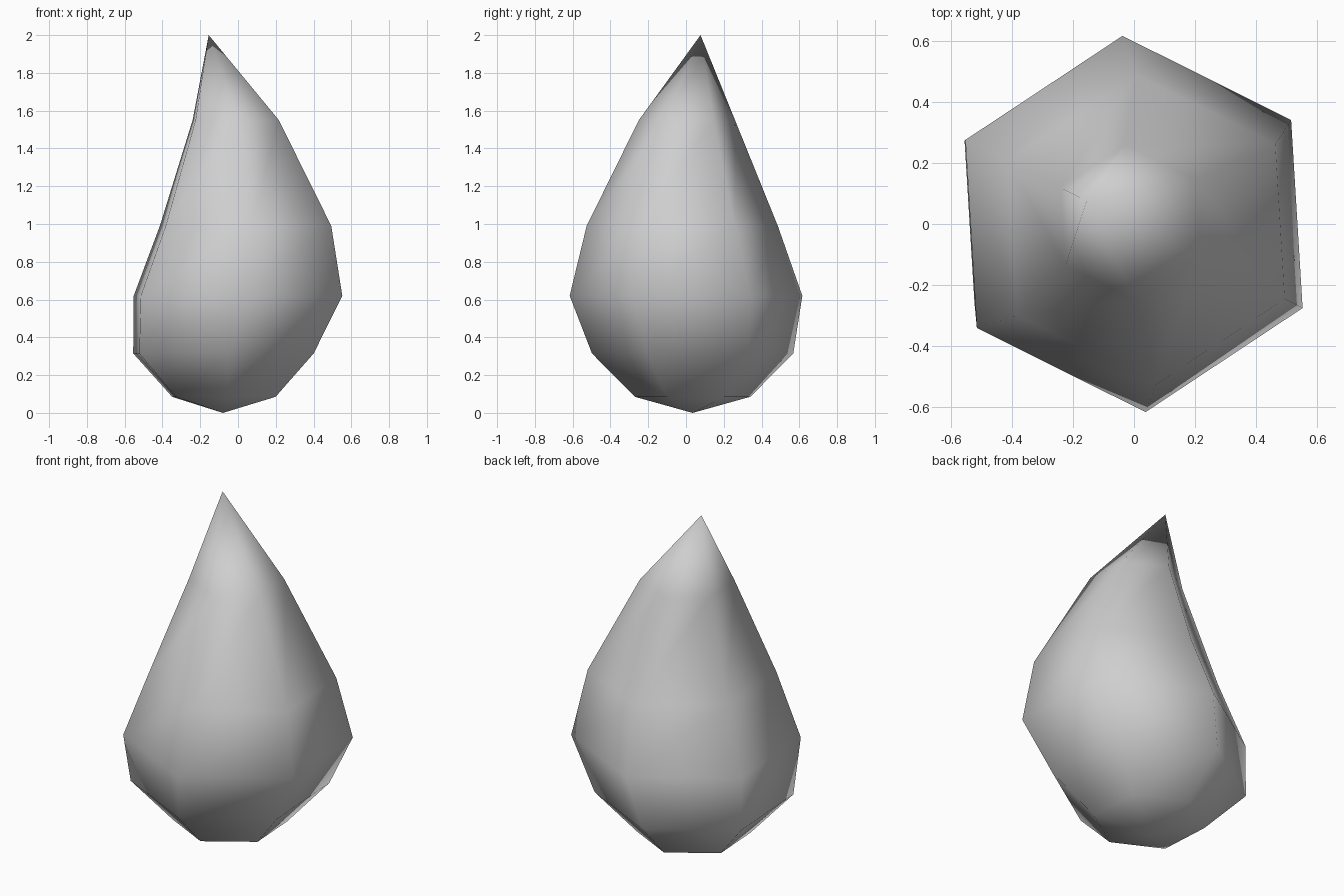
import bpy
import bmesh
from math import cos, sin, radians

cube = bpy.data.objects.get("Cube")
if cube:
    bpy.data.objects.remove(cube, do_unlink=True)

SIDES = 6
TURN = radians(33.5)
BOTTOM = (-0.08, 0.035, 0)
TIP = (-0.155, 0.077, 2)
# Ring centre x, centre y, height, radius
RINGS = [
    (-0.075, 0.035, 0.085, 0.306),
    (-0.077, 0.035, 0.315, 0.534),
    (0, 0, 0.62, 0.617),
    (0.04, -0.02, 0.99, 0.507),
    (-0.012, 0.005, 1.55, 0.255),
]

# Single flat colour
grey = bpy.data.materials.new("light grey")
grey.use_nodes = True
grey.diffuse_color = (0.62, 0.62, 0.62, 1)
grey.node_tree.nodes["Principled BSDF"].inputs["Base Color"].default_value = grey.diffuse_color

# Leaning six-sided teardrop: stacked rings closed by two points
bm = bmesh.new()
rings = []
for cx, cy, z, r in RINGS:
    angles = [TURN + radians(360) * i / SIDES for i in range(SIDES)]
    rings.append([bm.verts.new((cx + r * cos(a), cy + r * sin(a), z)) for a in angles])
bottom, tip = bm.verts.new(BOTTOM), bm.verts.new(TIP)
for i in range(SIDES):
    j = (i + 1) % SIDES
    bm.faces.new((bottom, rings[0][j], rings[0][i]))
    for low, high in zip(rings, rings[1:]):
        bm.faces.new((low[i], low[j], high[j], high[i]))
    bm.faces.new((rings[-1][i], rings[-1][j], tip))
for face in bm.faces:
    face.smooth = True

mesh = bpy.data.meshes.new("teardrop")
bm.to_mesh(mesh)
bm.free()
mesh.materials.append(grey)
teardrop = bpy.data.objects.new("teardrop", mesh)
bpy.context.collection.objects.link(teardrop)
